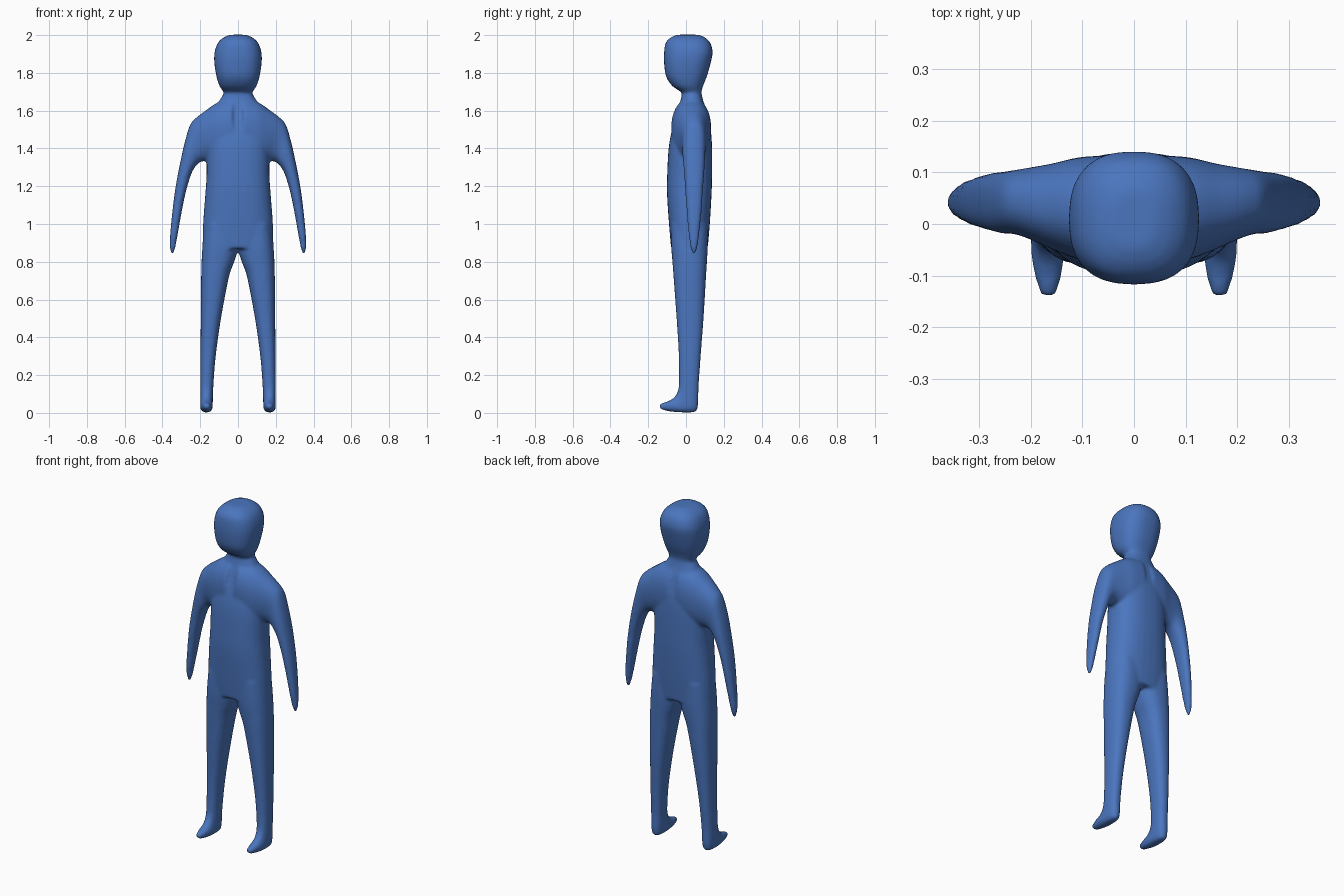
import bpy, bmesh, math
from mathutils import Vector

if "Cube" in bpy.data.objects:
    bpy.data.objects.remove(bpy.data.objects["Cube"])

SIDES, STEPS = 32, 5
bm = bmesh.new()


def spline(a, b, c, d, t):
    return 0.5 * (2 * b + (c - a) * t + (2 * a - 5 * b + 4 * c - d) * t * t
                  + (3 * b - a - 3 * c + d) * t ** 3)


def loft(sections, power=2.4, mirror=1):
    """Closed tube through sections (end p, end q, half-width vector w)."""
    secs = [[Vector(v) for v in s] for s in sections]
    n = len(secs)
    smooth = []
    for i in range(n - 1):
        four = [secs[max(i - 1, 0)], secs[i], secs[i + 1], secs[min(i + 2, n - 1)]]
        for k in range(STEPS):
            smooth.append([spline(*[f[j] for f in four], k / STEPS) for j in range(3)])
    smooth.append(secs[-1])
    rings = []
    for p, q, w in smooth:
        mid, u = (p + q) / 2, (p - q) / 2
        ring = []
        for i in range(SIDES):
            a = math.tau * i / SIDES
            c, s = math.cos(a), math.sin(a)
            c = math.copysign(abs(c) ** (2 / power), c)
            s = math.copysign(abs(s) ** (2 / power), s)
            co = mid + u * c + w * s
            ring.append(bm.verts.new((co.x * mirror, co.y, co.z)))
        rings.append(ring)
    for r0, r1 in zip(rings, rings[1:]):
        for i in range(SIDES):
            j = (i + 1) % SIDES
            bm.faces.new((r0[i], r0[j], r1[j], r1[i]))
    bm.faces.new(rings[0])
    bm.faces.new(rings[-1])


def level(z, hw, yf, yb):
    y = (yf + yb) / 2
    return (-hw, y, z), (hw, y, z), (0, (yb - yf) / 2, 0)


def arm(px, pz, qx, qz, yf, yb):
    y = (yf + yb) / 2
    return (px, y, pz), (qx, y, qz), (0, (yb - yf) / 2, 0)


def leg(x0, x1, py, pz, qy, qz):
    x = (x0 + x1) / 2
    return (x, py, pz), (x, qy, qz), ((x1 - x0) / 2, 0, 0)


# Head and neck
loft([level(*s) for s in [
    (1.62, .08, -.02, .09), (1.68, .075, -.02, .085), (1.70, .078, -.028, .082),
    (1.73, .098, -.072, .09), (1.78, .114, -.105, .11), (1.85, .125, -.116, .13),
    (1.91, .124, -.116, .141), (1.96, .106, -.107, .128),
    (1.988, .075, -.08, .1), (2.002, .04, -.045, .065)]], 2.5)

# Torso
loft([level(*s) for s in [
    (.87, .188, -.079, .115), (1.0, .185, -.09, .126), (1.15, .174, -.1, .135),
    (1.25, .167, -.1, .138), (1.4, .165, -.092, .138), (1.5, .15, -.074, .131),
    (1.6, .125, -.047, .11), (1.65, .1, -.03, .092), (1.7, .07, -.02, .08)]])

for side in (1, -1):
    # Shoulder and arm
    loft([arm(*s) for s in [
        (.03, 1.665, .03, 1.34, -.08, .134), (.105, 1.645, .1, 1.33, -.07, .13),
        (.17, 1.602, .14, 1.33, -.05, .118), (.225, 1.56, .17, 1.333, -.03, .11),
        (.256, 1.52, .2, 1.328, -.02, .105), (.285, 1.42, .225, 1.305, -.018, .101),
        (.307, 1.32, .249, 1.26, -.012, .098), (.33, 1.2, .276, 1.17, -.005, .09),
        (.346, 1.08, .297, 1.07, .003, .083), (.359, .95, .32, .94, .014, .07),
        (.361, .88, .333, .872, .024, .06), (.355, .845, .343, .843, .034, .05)]],
        2.3, side)
    # Leg and foot
    loft([leg(*s) for s in [
        (.01, .175, -.078, 1.0, .115, 1.0), (0, .188, -.078, .88, .115, .88),
        (.02, .193, -.072, .8, .111, .8), (.048, .195, -.066, .72, .106, .72),
        (.09, .197, -.05, .5, .093, .5), (.118, .199, -.038, .3, .078, .3),
        (.13, .2, -.037, .16, .067, .14), (.133, .2, -.046, .11, .063, .035),
        (.134, .2, -.068, .078, .046, .005), (.136, .198, -.1, .06, -.03, .003),
        (.145, .187, -.132, .05, -.1, .01), (.154, .179, -.143, .039, -.137, .022)]],
        2.4, side)

bmesh.ops.recalc_face_normals(bm, faces=bm.faces)
mesh = bpy.data.meshes.new("body")
bm.to_mesh(mesh)
bm.free()
body = bpy.data.objects.new("body", mesh)
bpy.context.collection.objects.link(body)

# Fuse the parts into one smooth skin
remesh = body.modifiers.new("fuse", 'REMESH')
remesh.mode = 'VOXEL'
remesh.voxel_size = 0.009
remesh.use_smooth_shade = True
relax = body.modifiers.new("relax", 'SMOOTH')
relax.factor = 0.5
relax.iterations = 5

blue = bpy.data.materials.new("blue")
blue.diffuse_color = (0.07, 0.18, 0.52, 1)
blue.use_nodes = True
blue.node_tree.nodes["Principled BSDF"].inputs["Base Color"].default_value = blue.diffuse_color
mesh.materials.append(blue)
for f in mesh.polygons:
    f.use_smooth = True
